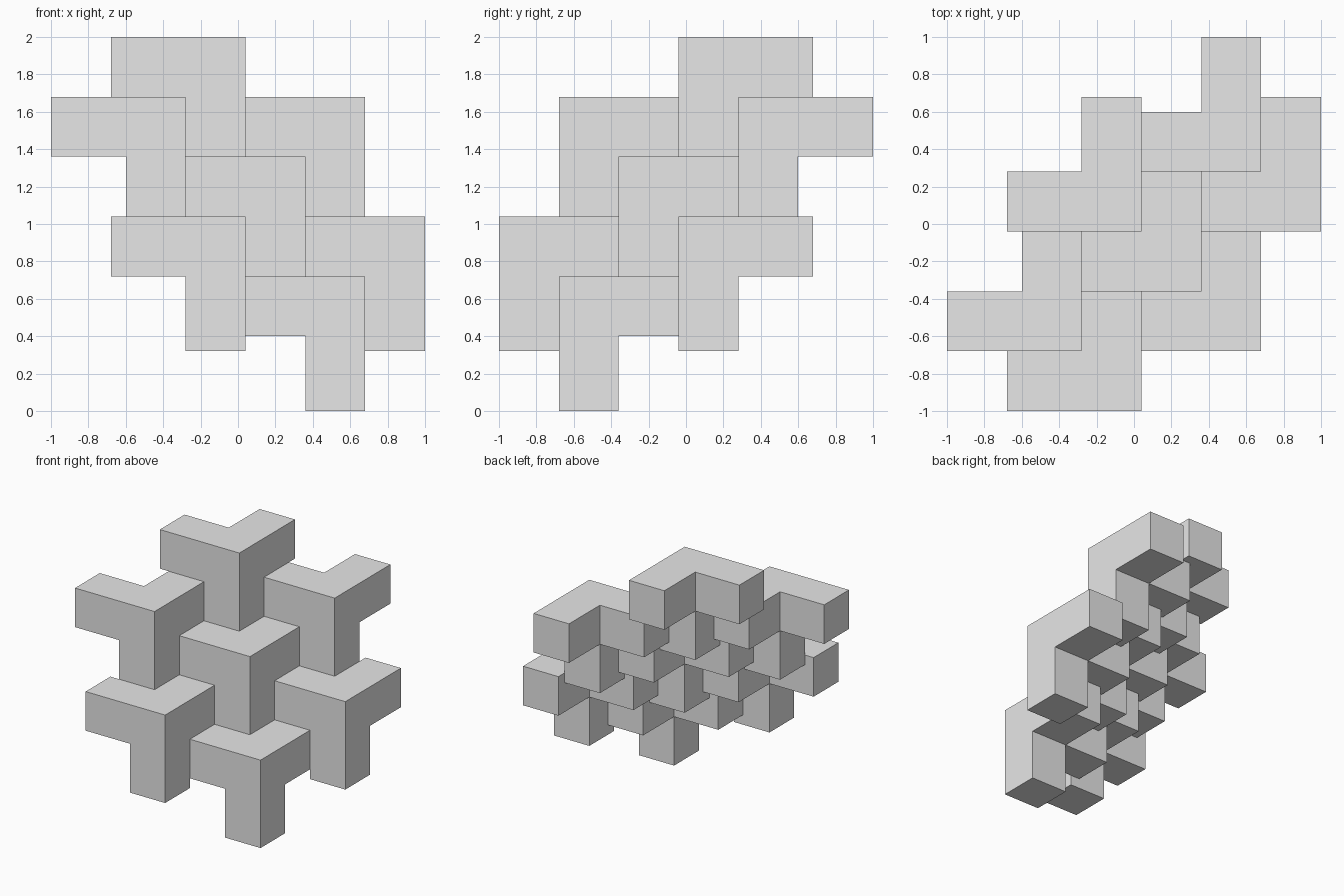
import bpy
import bmesh
from mathutils import Matrix, Vector

cube = bpy.data.objects.get("Cube")
if cube:
    bpy.data.objects.remove(cube)

STEP = 0.32      # bar thickness and lattice spacing
LENGTH = 0.72    # outer length of each arm

# Single grey material
grey = bpy.data.materials.new("light_grey")
grey.use_nodes = True
grey.diffuse_color = (0.8, 0.8, 0.8, 1)
grey.node_tree.nodes["Principled BSDF"].inputs["Base Color"].default_value = grey.diffuse_color


def tripod_mesh():
    """Corner block whose outer corner is the origin, with arms to -x, +y and -z."""
    bm = bmesh.new()
    centre = Vector((-1, 1, -1)) * STEP / 2
    bmesh.ops.create_cube(bm, size=STEP, matrix=Matrix.Translation(centre))
    for direction in (Vector((-1, 0, 0)), Vector((0, 1, 0)), Vector((0, 0, -1))):
        bm.normal_update()
        face = max(bm.faces, key=lambda f: (f.calc_center_median() - centre).dot(direction))
        arm = bmesh.ops.extrude_discrete_faces(bm, faces=[face])["faces"][0]
        bmesh.ops.translate(bm, verts=arm.verts, vec=direction * (LENGTH - STEP))
    # Merge the coplanar sides into clean L-shaped faces
    bmesh.ops.remove_doubles(bm, verts=bm.verts, dist=0.0001)
    bmesh.ops.dissolve_limit(bm, angle_limit=0.01, verts=bm.verts, edges=bm.edges)
    bmesh.ops.recalc_face_normals(bm, faces=bm.faces)
    mesh = bpy.data.meshes.new("tripod")
    bm.to_mesh(mesh)
    bm.free()
    mesh.materials.append(grey)
    return mesh


# Seven interlocking tripods: one in the middle, six around it on a lattice
offsets = {
    "centre_tripod": (0, 0, 0),
    "top_tripod": (-1, 1, 2),
    "upper_right_tripod": (-2, -1, 1),
    "lower_right_tripod": (-1, -2, -1),
    "bottom_tripod": (1, -1, -2),
    "lower_left_tripod": (2, 1, -1),
    "upper_left_tripod": (1, 2, 1),
}
middle = Vector((LENGTH / 2, -LENGTH / 2, 1 + LENGTH / 2))
shape = tripod_mesh()
for name, offset in offsets.items():
    piece = bpy.data.objects.new(name, shape)
    piece.location = middle + Vector(offset) * STEP
    bpy.context.collection.objects.link(piece)
